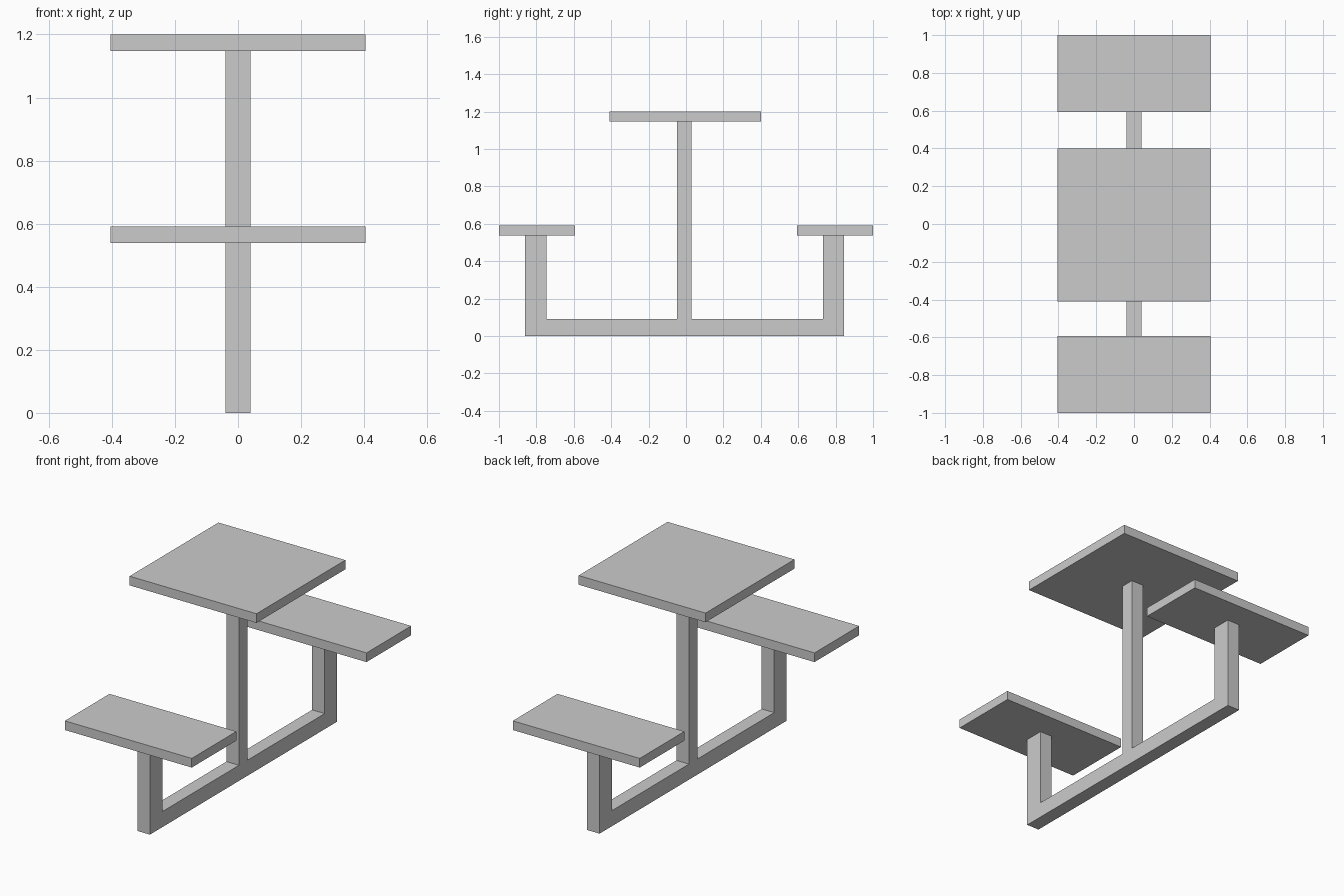
import bpy
import bmesh

if "Cube" in bpy.data.objects:
    bpy.data.objects.remove(bpy.data.objects["Cube"])


def new_object(name, bm):
    bmesh.ops.recalc_face_normals(bm, faces=bm.faces)
    mesh = bpy.data.meshes.new(name)
    bm.to_mesh(mesh)
    bm.free()
    obj = bpy.data.objects.new(name, mesh)
    bpy.context.collection.objects.link(obj)
    return obj


def slab(name, y0, y1, z0, z1, half_width=0.405):
    bm = bmesh.new()
    bmesh.ops.create_cube(bm, size=1)
    for v in bm.verts:
        v.co.x *= 2 * half_width
        v.co.y = y0 if v.co.y < 0 else y1
        v.co.z = z0 if v.co.z < 0 else z1
    return new_object(name, bm)


# Table top and the two bench seats
slab("table_top", -0.41, 0.40, 1.147, 1.2)
slab("front_seat", -1.0, -0.593, 0.538, 0.591)
slab("back_seat", 0.593, 1.0, 0.538, 0.591)

# Support frame: one side profile (y, z) extruded across x
BEAM, SEAT, TOP = 0.09, 0.538, 1.147
profile = [
    (-0.86, 0), (0.845, 0), (0.845, SEAT), (0.733, SEAT), (0.733, BEAM),
    (0.03, BEAM), (0.03, TOP), (-0.048, TOP), (-0.048, BEAM),
    (-0.747, BEAM), (-0.747, SEAT), (-0.86, SEAT),
]
bm = bmesh.new()
side = bm.faces.new([bm.verts.new((-0.04, y, z)) for y, z in profile])
extruded = bmesh.ops.extrude_face_region(bm, geom=[side], use_keep_orig=True)
moved = [g for g in extruded["geom"] if isinstance(g, bmesh.types.BMVert)]
bmesh.ops.translate(bm, verts=moved, vec=(0.08, 0, 0))
new_object("support_frame", bm)
